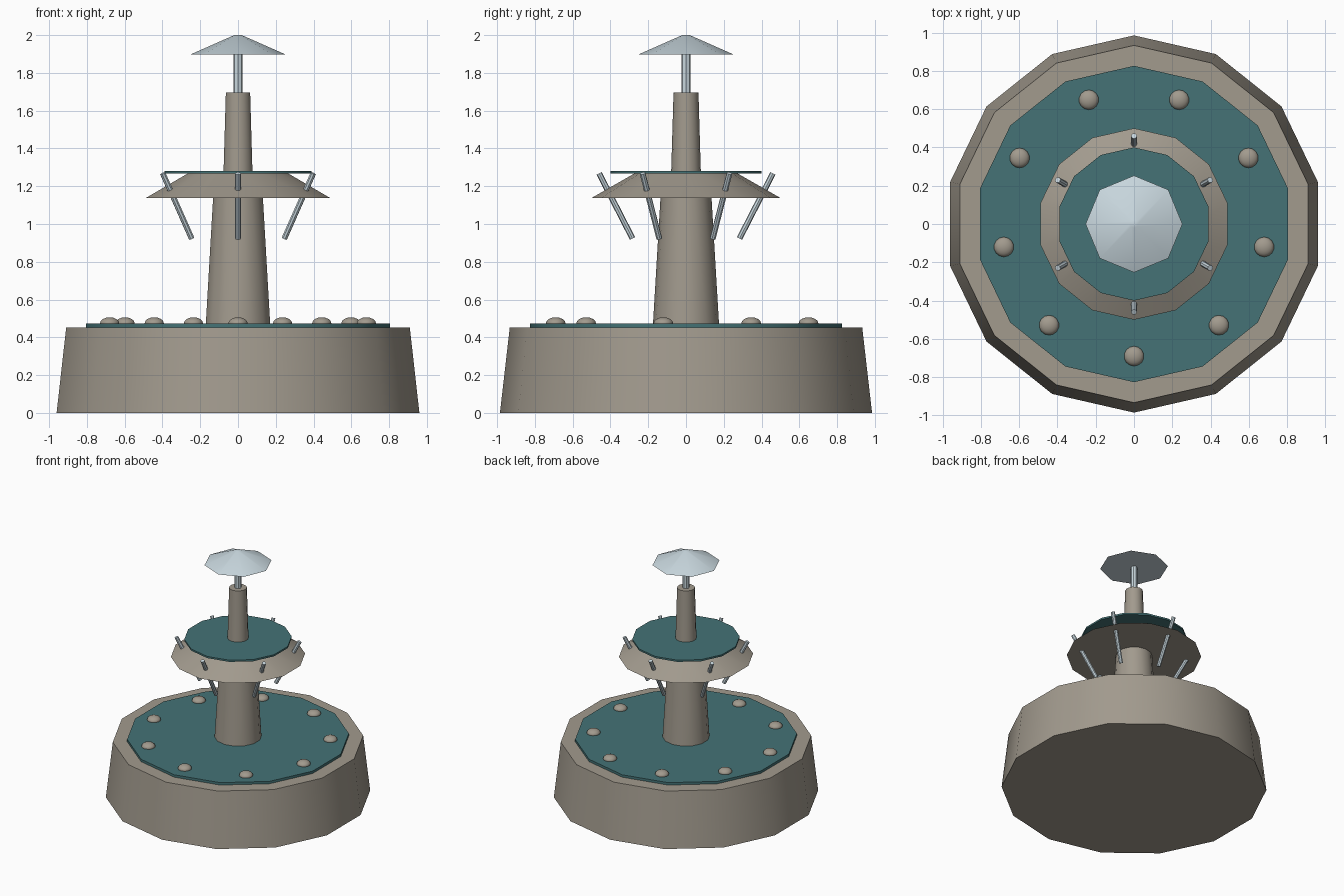
import bpy, math
from mathutils import Vector

if "Cube" in bpy.data.objects:
    bpy.data.objects.remove(bpy.data.objects["Cube"])


def material(name, rgb):
    m = bpy.data.materials.new(name)
    m.diffuse_color = (*rgb, 1)
    m.use_nodes = True
    m.node_tree.nodes["Principled BSDF"].inputs["Base Color"].default_value = m.diffuse_color
    return m


stone = material("stone", (0.36, 0.325, 0.27))
water = material("teal_water", (0.058, 0.17, 0.18))
metal = material("pale_metal", (0.58, 0.68, 0.73))


def finish(name, mat):
    o = bpy.context.object
    o.name = name
    o.data.materials.append(mat)
    bpy.ops.object.shade_smooth_by_angle(angle=math.radians(30))
    return o


def tier(name, mat, r1, r2, z1, z2, sides=14):
    """Tapered prism standing between two heights, one corner towards +y."""
    bpy.ops.mesh.primitive_cone_add(vertices=sides, radius1=r1, radius2=r2,
                                    depth=z2 - z1, location=(0, 0, (z1 + z2) / 2))
    return finish(name, mat)


def tube(name, mat, a, b, r, sides=8):
    a, b = Vector(a), Vector(b)
    d = b - a
    bpy.ops.mesh.primitive_cylinder_add(vertices=sides, radius=r, depth=d.length,
                                        location=(a + b) / 2,
                                        rotation=d.to_track_quat('Z', 'Y').to_euler())
    return finish(name, mat)


# Lower basin and its water
tier("basin", stone, 0.985, 0.933, 0, 0.452)
tier("basin_water", water, 0.826, 0.826, 0.448, 0.472)

# Column, upper bowl, bowl water and upper column
tier("lower_column", stone, 0.176, 0.128, 0.45, 1.26)
tier("upper_bowl", stone, 0.50, 0.265, 1.138, 1.272)
tier("bowl_water", water, 0.40, 0.40, 1.267, 1.281)
tier("upper_column", stone, 0.079, 0.066, 1.26, 1.695)

# Finial rod and cap
tier("finial_rod", metal, 0.025, 0.025, 1.68, 1.91, 8)
tier("finial_cap", metal, 0.253, 0.02, 1.897, 2.0, 8)

# Flattened stones around the basin
for i in range(9):
    a = math.radians(-90 + 40 * i)
    bpy.ops.mesh.primitive_uv_sphere_add(
        segments=14, ring_count=8, radius=1,
        location=(0.69 * math.cos(a), 0.69 * math.sin(a), 0.475))
    bpy.context.object.scale = (0.052, 0.052, 0.031)
    finish(f"basin_stone_{i + 1}", stone)

# Slanted spouts through the bowl
for i in range(6):
    a = math.radians(90 + 60 * i)
    c, s = math.cos(a), math.sin(a)
    tube(f"spout_{i + 1}", metal, (0.283 * c, 0.283 * s, 0.923),
         (0.46 * c, 0.46 * s, 1.268), 0.0155)
